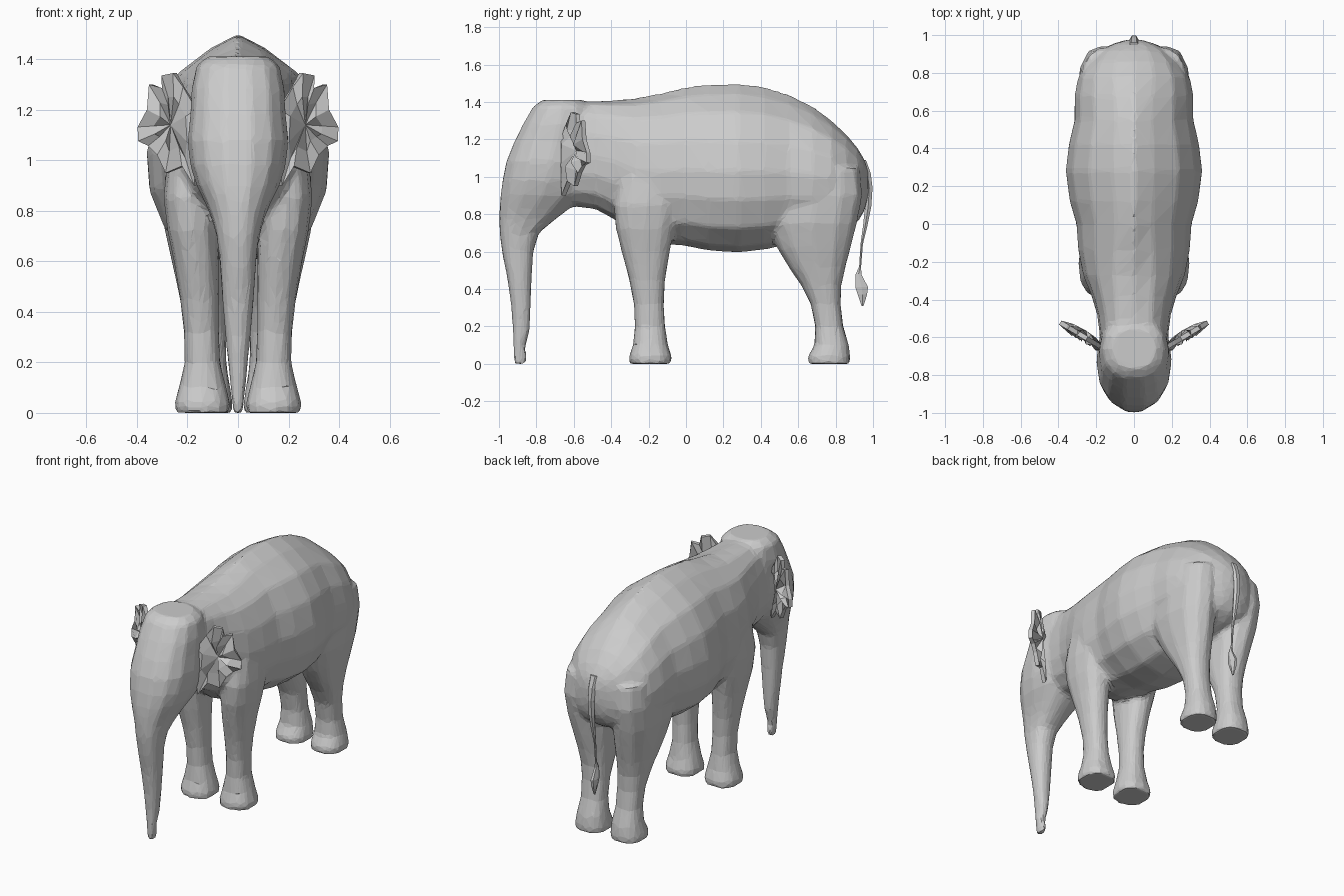
import bpy, bmesh, math

TAU = math.tau


def add_loft(bm, rings):
    """Skin a list of equal-length point rings and cap both ends."""
    vs = [[bm.verts.new(p) for p in r] for r in rings]
    n = len(vs[0])
    for a, b in zip(vs, vs[1:]):
        for i in range(n):
            j = (i + 1) % n
            bm.faces.new((a[i], a[j], b[j], b[i]))
    bm.faces.new(vs[0][::-1])
    bm.faces.new(vs[-1])


def level_ring(z, y0, y1, x0, x1, n=14, power=0.85):
    """Horizontal rounded ring between y0..y1 and x0..x1."""
    def s(v):
        return math.copysign(abs(v) ** power, v)
    return [((x0 + x1) / 2 + (x1 - x0) / 2 * s(math.cos(TAU * i / n)),
             (y0 + y1) / 2 + (y1 - y0) / 2 * s(math.sin(TAU * i / n)), z) for i in range(n)]


def finish(bm, name):
    bmesh.ops.recalc_face_normals(bm, faces=bm.faces)
    me = bpy.data.meshes.new(name)
    bm.to_mesh(me)
    bm.free()
    ob = bpy.data.objects.new(name, me)
    bpy.context.collection.objects.link(ob)
    return ob


# torso and neck cross-section: ridged back or rounder neck
RIDGE = [(0, 1), (.3, .88), (.66, .67), (.9, .35)]
ROUND = [(0, 1), (.5, .95), (.8, .75), (.95, .4)]
LOWER = [(1, 0), (.97, -.35), (.8, -.7), (.45, -.93), (0, -1)]


def torso_ring(y, top, bottom, hw, ridge):
    mid, h = bottom + (top - bottom) * .48, None
    half = [(a[0] * ridge + b[0] * (1 - ridge), a[1] * ridge + b[1] * (1 - ridge))
            for a, b in zip(RIDGE, ROUND)] + LOWER
    full = half + [(-u, v) for u, v in half[-2:0:-1]]
    return [(u * hw, y, mid + v * ((top - mid) if v > 0 else (mid - bottom))) for u, v in full]


# torso: y, top, bottom, half width, ridge
bm = bmesh.new()
add_loft(bm, [torso_ring(*s) for s in [
    (-.72, 1.38, .88, .15, 0), (-.60, 1.405, .84, .18, 0), (-.48, 1.405, .825, .195, .1),
    (-.38, 1.41, .77, .225, .3), (-.27, 1.42, .68, .27, .5), (-.14, 1.445, .64, .295, .7),
    (0, 1.48, .63, .305, .9), (.12, 1.495, .605, .34, 1), (.28, 1.50, .595, .362, 1),
    (.42, 1.48, .61, .345, 1), (.55, 1.44, .64, .315, 1), (.68, 1.375, .66, .315, .9),
    (.78, 1.30, .69, .295, .7), (.86, 1.225, .72, .245, .5), (.92, 1.15, .76, .18, .3),
    (.955, 1.09, .82, .11, .2), (.975, 1.03, .9, .04, 0)]])

# head flowing down into the trunk: z, front y, back y, half width
add_loft(bm, [level_ring(z, a, b, -w, w) for z, a, b, w in [
    (1.41, -.77, -.55, .12), (1.375, -.82, -.50, .165), (1.28, -.875, -.48, .185),
    (1.18, -.925, -.48, .19), (1.08, -.965, -.48, .20), (.98, -.985, -.50, .19),
    (.90, -.995, -.54, .165), (.83, -1.0, -.62, .13), (.77, -1.0, -.70, .105),
    (.70, -.998, -.785, .085), (.60, -.985, -.815, .073), (.45, -.955, -.825, .063),
    (.30, -.935, -.83, .050), (.18, -.928, -.835, .038), (.08, -.925, -.86, .028),
    (.035, -.925, -.845, .022), (0, -.925, -.855, .018)]])

# legs: z, front y, back y, inner x, outer x
FRONT_LEG = [(0, -.305, -.075, .03, .25), (.04, -.305, -.075, .03, .253), (.10, -.285, -.095, .045, .235),
             (.20, -.275, -.11, .07, .212), (.32, -.28, -.118, .075, .215), (.45, -.305, -.11, .075, .23),
             (.60, -.345, -.085, .075, .255), (.72, -.375, -.06, .08, .28),
             (.85, -.39, -.03, .08, .295), (1.0, -.36, -.02, .1, .28)]
REAR_LEG = [(0, .65, .88, .02, .235), (.04, .65, .88, .02, .235), (.10, .685, .872, .03, .22),
            (.20, .69, .842, .045, .205), (.32, .665, .828, .045, .21), (.42, .615, .832, .04, .225),
            (.52, .545, .855, .035, .245), (.62, .485, .882, .03, .268),
            (.75, .43, .915, .03, .295), (.90, .44, .945, .04, .30), (1.05, .5, .93, .06, .28)]
for leg in (FRONT_LEG, REAR_LEG):
    for s in (1, -1):
        add_loft(bm, [level_ring(z, a, b, s * i, s * o, 12) for z, a, b, i, o in leg])

# fuse everything into one faceted hide
body = finish(bm, "body")
m = body.modifiers.new("fuse", 'REMESH')
m.mode, m.voxel_size = 'VOXEL', .015
m = body.modifiers.new("soften", 'SMOOTH')
m.factor, m.iterations = .5, 6
m = body.modifiers.new("facets", 'DECIMATE')
m.ratio = .07

# ears: ragged flaps sweeping outwards and back, (x, z) outlines
EAR = [(.16, 1.20), (.215, 1.29), (.25, 1.345), (.295, 1.335), (.30, 1.285), (.345, 1.30),
       (.355, 1.20), (.39, 1.13), (.39, 1.075), (.35, 1.06), (.315, 1.02), (.28, .95),
       (.22, .975), (.17, .90), (.15, 1.02)]


def ear_point(s, x, z, bulge=0):
    return (s * x, -.66 + max(0, x - .16) * .6 - bulge, z)


for s, side in ((1, "left"), (-1, "right")):
    bm = bmesh.new()
    outer = [bm.verts.new(ear_point(s, x, z)) for x, z in EAR]
    inner = [bm.verts.new(ear_point(s, .25 + (x - .25) * .55, 1.14 + (z - 1.14) * .55,
                                    (.02, -.02)[i % 2])) for i, (x, z) in enumerate(EAR)]
    for i in range(len(EAR)):
        j = (i + 1) % len(EAR)
        bm.faces.new((outer[i], outer[j], inner[j], inner[i]))
    mid = bm.verts.new(ear_point(s, .26, 1.14, -.025))
    for i in range(len(EAR)):
        bm.faces.new((inner[i], inner[(i + 1) % len(EAR)], mid))
    ear = finish(bm, side + "_ear")
    m = ear.modifiers.new("thickness", 'SOLIDIFY')
    m.thickness, m.offset = .025, 0

# tail: z, front y, back y, half width, ending in a tuft
bm = bmesh.new()
add_loft(bm, [level_ring(z, a, b, -w, w, 6, 1) for z, a, b, w in [
    (1.09, .92, .965, .03), (1.02, .95, .99, .025), (.94, .96, 1.0, .022), (.84, .955, .993, .02),
    (.74, .945, .972, .014), (.64, .932, .947, .007), (.52, .925, .937, .006),
    (.48, .905, .94, .012), (.41, .90, .978, .018), (.37, .915, .972, .016), (.31, .938, .95, .005)]])
finish(bm, "tail")
